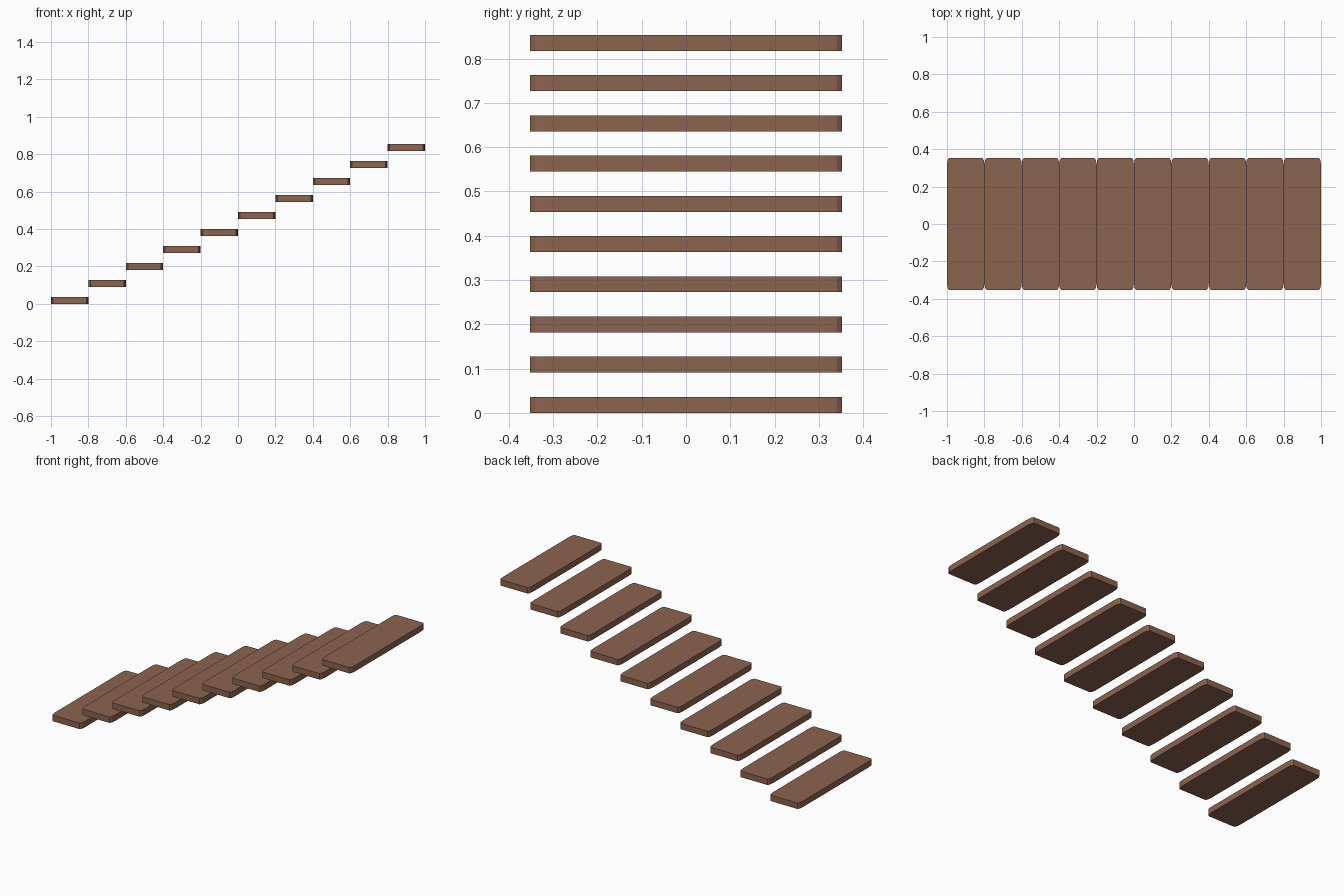
import bpy, bmesh
from mathutils import Matrix

cube = bpy.data.objects.get("Cube")
if cube:
    bpy.data.objects.remove(cube, do_unlink=True)

STEPS = 10
RUN, RISE = 0.2, 0.0908
DEPTH, THICKNESS = 0.704, 0.036

# Brown wood
wood = bpy.data.materials.new("brown_wood")
wood.use_nodes = True
colour = (0.26, 0.126, 0.078, 1)
wood.diffuse_color = colour
wood.node_tree.nodes["Principled BSDF"].inputs["Base Color"].default_value = colour

# Tread: a unit block with bevelled upright corners, stretched to a plank
bm = bmesh.new()
bmesh.ops.create_cube(bm, size=1)
uprights = [e for e in bm.edges
            if abs(e.verts[0].co.z - e.verts[1].co.z) > 0.5]
bmesh.ops.bevel(bm, geom=uprights, offset=0.053, offset_type='OFFSET',
                segments=2, profile=0.5, affect='EDGES')
bmesh.ops.transform(bm, matrix=Matrix.Diagonal((RUN, DEPTH, THICKNESS, 1)),
                    verts=bm.verts)
mesh = bpy.data.meshes.new("tread")
bm.to_mesh(mesh)
bm.free()
mesh.materials.append(wood)

# Floating flight climbing towards +x
for i in range(STEPS):
    tread = bpy.data.objects.new(f"tread_{i + 1}", mesh)
    tread.location = (RUN * (i - (STEPS - 1) / 2), 0, THICKNESS / 2 + RISE * i)
    bpy.context.collection.objects.link(tread)
